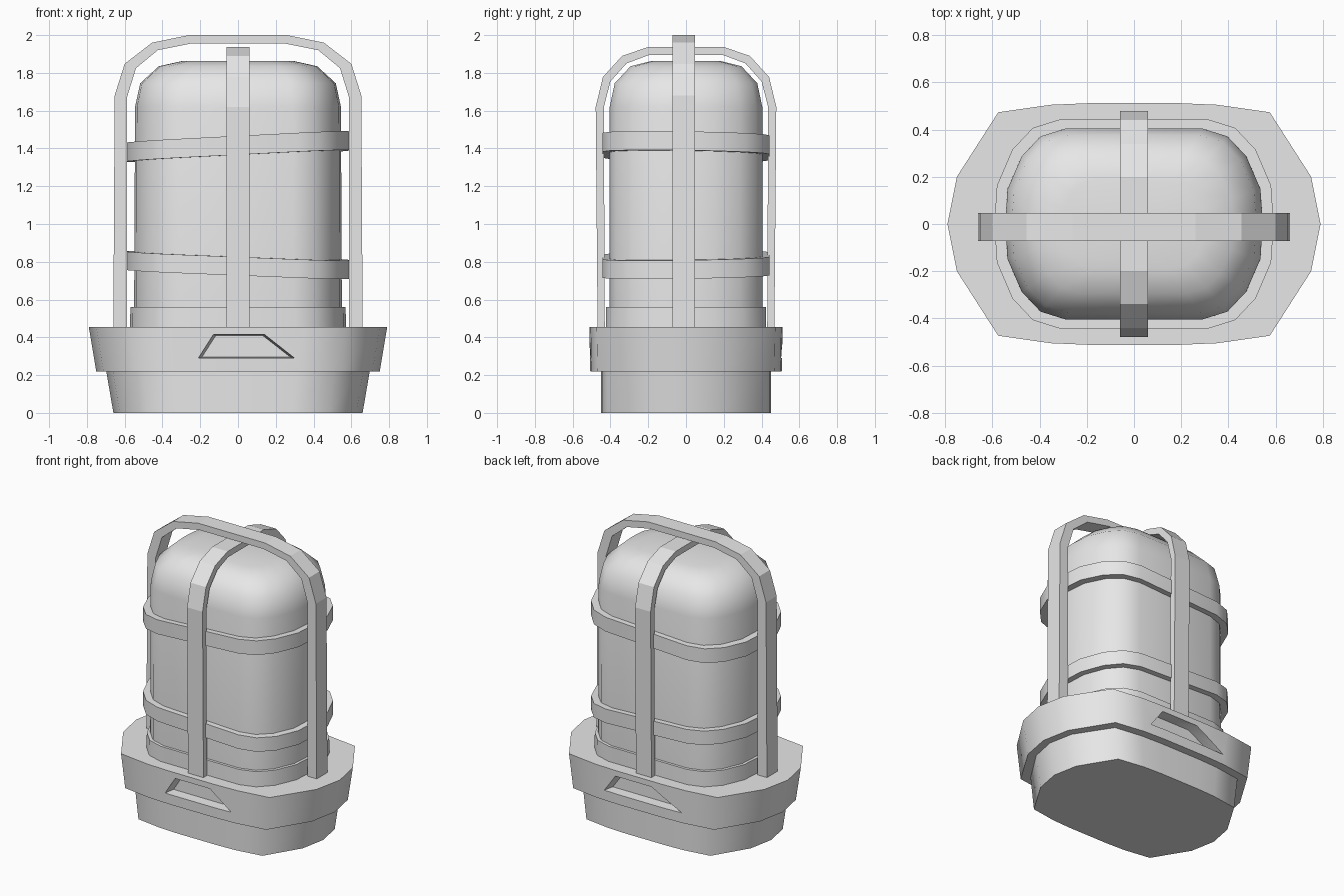
import bpy, bmesh, math

cube = bpy.data.objects.get("Cube")
if cube:
    bpy.data.objects.remove(cube, do_unlink=True)

grey = bpy.data.materials.new("plain_grey")
grey.use_nodes = True
GREY = (0.8, 0.8, 0.8, 1)
grey.diffuse_color = GREY
for node in grey.node_tree.nodes:
    if node.type == 'BSDF_PRINCIPLED':
        node.inputs["Base Color"].default_value = GREY


def skin(name, rings, cyclic=False):
    """Join consecutive closed rings with quads; cap the ends unless cyclic."""
    bm = bmesh.new()
    loops = [[bm.verts.new(p) for p in ring] for ring in rings]
    n = len(loops[0])
    pairs = list(zip(loops, loops[1:]))
    if cyclic:
        pairs.append((loops[-1], loops[0]))
    else:
        bm.faces.new(loops[0])
        bm.faces.new(loops[-1])
    for a, b in pairs:
        for i in range(n):
            j = (i + 1) % n
            bm.faces.new((a[i], a[j], b[j], b[i]))
    bmesh.ops.recalc_face_normals(bm, faces=bm.faces)
    mesh = bpy.data.meshes.new(name)
    bm.to_mesh(mesh)
    bm.free()
    mesh.materials.append(grey)
    obj = bpy.data.objects.new(name, mesh)
    bpy.context.collection.objects.link(obj)
    return obj


def activate(obj):
    bpy.ops.object.select_all(action='DESELECT')
    obj.select_set(True)
    bpy.context.view_layer.objects.active = obj


def smooth(obj, degrees):
    activate(obj)
    bpy.ops.object.shade_smooth_by_angle(angle=math.radians(degrees))


def full_outline(q):
    """Mirror a quarter outline, starting on the x axis, into a closed loop."""
    return (q + [(-x, y) for x, y in reversed(q)]
            + [(-x, -y) for x, y in q[1:]]
            + [(x, -y) for x, y in reversed(q)][:-1])


def level(outline, sx, sy, height):
    """One scaled ring; height is a number or a function of x and y."""
    pts = [(x * sx, y * sy) for x, y in outline]
    return [(x, y, height(x, y) if callable(height) else height) for x, y in pts]


def loft(name, outline, levels):
    obj = skin(name, [level(outline, *lv) for lv in levels])
    smooth(obj, 60)
    return obj


foot_shape = full_outline([(.79, 0), (.75, .2), (.575, .473), (.35, .505), (.18, .512)])
dome_shape = full_outline([(.545, 0), (.535, .15), (.475, .29), (.395, .375), (.29, .408)])

# Foot, collar, lamp body and its seat
loft("foot", foot_shape, [(.835, .88, 0), (.885, .88, .23)])
collar = loft("collar", foot_shape, [(.95, .99, .22), (1, 1, .455)])
loft("body_seat", dome_shape, [(1.05, 1.04, .45), (1.045, 1.035, .56)])
loft("lamp_body", dome_shape, [(1.01, .99, .45), (1, .99, 1.62), (.95, .925, 1.745),
                               (.77, .72, 1.835), (.55, .46, 1.862)])


# Sloped recesses cut into the front and back of the collar
def cut_recess(side, low_l, low_r, top_l, top_r):
    corners = [(low_l, .29), (low_r, .29), (top_r, .415), (top_l, .415)]
    cx = sum(x for x, z in corners) / 4
    rings = []
    for depth, s in ((.56, 1), (.505, 1), (.44, .92)):
        rings.append([(-side * (cx + (x - cx) * s), side * depth, .35 + (z - .35) * s)
                      for x, z in corners])
    cutter = skin("recess_cutter", rings)
    cutter.hide_render = True
    mod = collar.modifiers.new("recess", 'BOOLEAN')
    mod.operation = 'DIFFERENCE'
    mod.solver = 'EXACT'
    mod.object = cutter
    activate(collar)
    bpy.ops.object.modifier_apply(modifier=mod.name)
    bpy.data.objects.remove(cutter, do_unlink=True)


cut_recess(-1, -.21, .30, -.13, .14)
cut_recess(1, -.28, .32, -.19, .09)
smooth(collar, 60)


# Tilted bands around the body
def band(name, z, tilt_x, tilt_y, half):
    rings = []
    for scale, side in ((1.085, -1), (1.085, 1), (.99, 1), (.99, -1)):
        rings.append(level(dome_shape, scale, scale,
                           lambda x, y: z + tilt_x * x + tilt_y * y + side * half))
    smooth(skin(name, rings, cyclic=True), 40)


band("upper_band", 1.41, .051, -.015, .05)
band("lower_band", .783, -.04, .015, .049)


# Arched guard straps, given half an outer path and half an inner path
def strap(name, outer, inner, centre, width, along_x):
    def both(half):
        return half + [(-a, z) for a, z in reversed(half)]
    rings = []
    for (a, za), (b, zb) in zip(both(outer), both(inner)):
        lo, hi = centre - width / 2, centre + width / 2
        ring = [(a, lo, za), (a, hi, za), (b, hi, zb), (b, lo, zb)]
        rings.append(ring if along_x else [(y, x, z) for x, y, z in ring])
    smooth(skin(name, rings), 10)


strap("wide_strap",
      [(.66, .45), (.653, 1.68), (.6, 1.848), (.455, 1.96), (.26, 2)],
      [(.587, .45), (.588, 1.67), (.54, 1.825), (.425, 1.92), (.25, 1.955)],
      -.012, .118, True)
strap("narrow_strap",
      [(.468, .45), (.478, 1.62), (.44, 1.778), (.338, 1.89), (.2, 1.937)],
      [(.43, .45), (.435, 1.62), (.4, 1.755), (.315, 1.85), (.195, 1.895)],
      0, .12, False)
